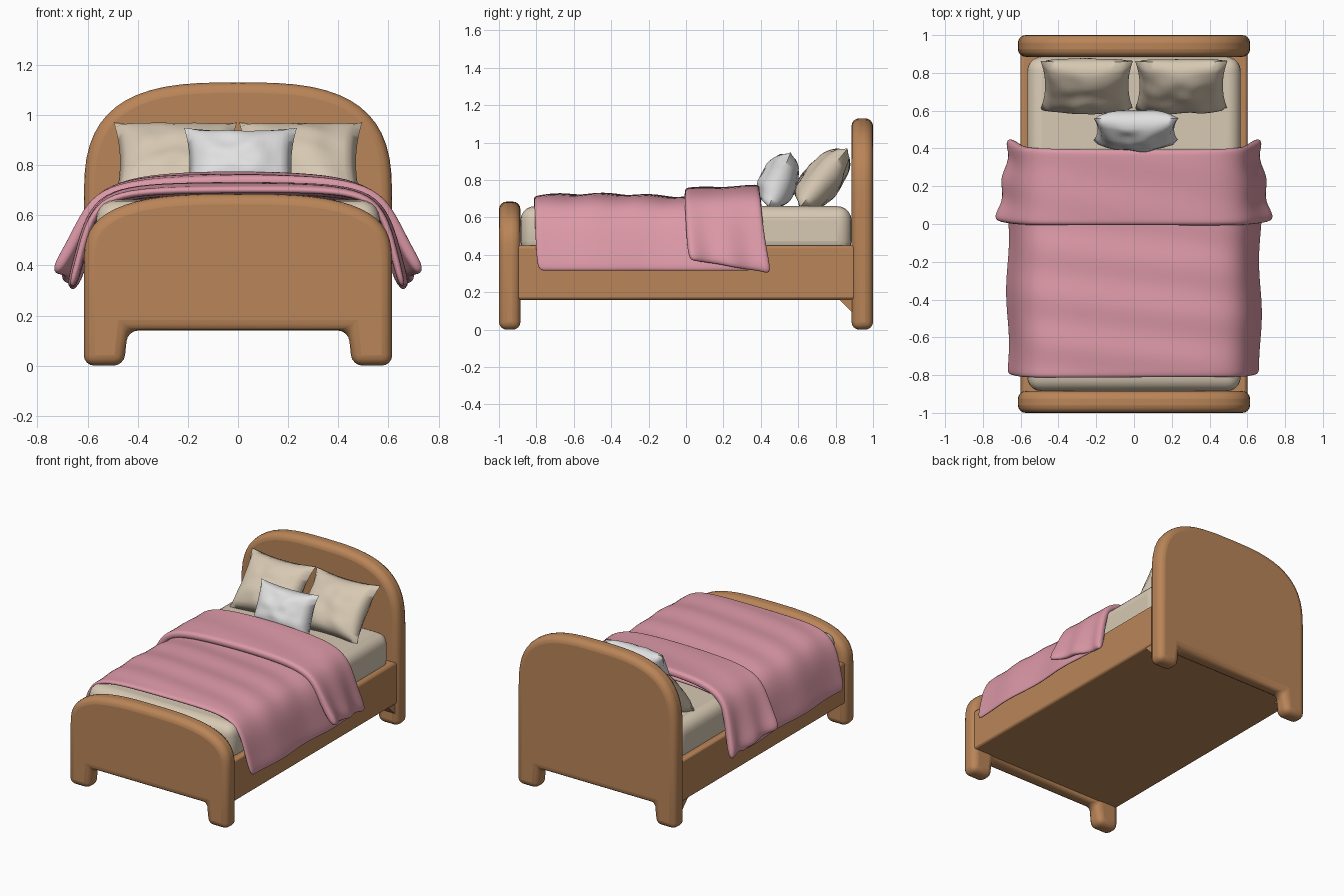
import bpy, bmesh, math
from mathutils import Vector, noise

cube = bpy.data.objects.get("Cube")
if cube:
    bpy.data.objects.remove(cube, do_unlink=True)


def material(name, rgb):
    m = bpy.data.materials.new(name)
    m.use_nodes = True
    m.diffuse_color = (*rgb, 1)
    m.node_tree.nodes["Principled BSDF"].inputs["Base Color"].default_value = (*rgb, 1)
    return m


WOOD = material("warm wood", (0.49, 0.235, 0.098))
CREAM = material("cream linen", (0.68, 0.58, 0.45))
WHITE = material("white linen", (0.75, 0.75, 0.76))
PINK = material("pink blanket", (0.72, 0.32, 0.39))


def finish(name, bm, mat, angle=40):
    bmesh.ops.recalc_face_normals(bm, faces=bm.faces)
    mesh = bpy.data.meshes.new(name)
    bm.to_mesh(mesh)
    bm.free()
    mesh.materials.append(mat)
    ob = bpy.data.objects.new(name, mesh)
    bpy.context.collection.objects.link(ob)
    bpy.ops.object.select_all(action='DESELECT')
    ob.select_set(True)
    bpy.context.view_layer.objects.active = ob
    bpy.ops.object.shade_smooth_by_angle(angle=math.radians(angle))
    return ob


def add_bevel(ob, width, segments=4):
    b = ob.modifiers.new("rounding", 'BEVEL')
    b.width, b.segments = width, segments
    b.limit_method, b.angle_limit = 'ANGLE', math.radians(32)
    b.use_clamp_overlap = False


def extruded(name, points, depth, mat):
    bm = bmesh.new()
    face = bm.faces.new([bm.verts.new(p) for p in points])
    new = bmesh.ops.extrude_face_region(bm, geom=[face])["geom"]
    bmesh.ops.translate(bm, vec=depth, verts=[v for v in new if isinstance(v, bmesh.types.BMVert)])
    return finish(name, bm, mat)


def box(name, low, high, mat, bevel, segments):
    (x0, y0, z0), (x1, y1, z1) = low, high
    ring = [(x0, y0, z0), (x1, y0, z0), (x1, y1, z0), (x0, y1, z0)]
    ob = extruded(name, ring, (0, 0, z1 - z0), mat)
    add_bevel(ob, bevel, segments)


# Arched boards with two feet each
def board(name, y, depth, shoulder, top, half=0.615, steps=14):
    side = [(0.44, 0.14), (0.455, 0), (half, 0)]
    for i in range(steps + 1):
        t = i / steps * math.pi / 2
        side.append((half * max(math.cos(t), 0) ** (2 / 3),
                     shoulder + (top - shoulder) * math.sin(t) ** (2 / 3)))
    side[-1] = (0, top)
    outline = side + [(-x, z) for x, z in reversed(side[:-1])]
    add_bevel(extruded(name, [(x, y, z) for x, z in outline], (0, depth, 0), WOOD), 0.042)


board("headboard", 0.885, 0.115, 0.65, 1.13)
board("footboard", -1.0, 0.115, 0.40, 0.685)

# Bed base, corner braces and mattress
box("bed_base", (-0.6, -0.92, 0.16), (0.6, 0.92, 0.45), WOOD, 0.015, 2)
for side, x in (("left", 0.5), ("right", -0.59)):
    extruded(side + "_brace", [(x, 0.81, 0.17), (x, 0.91, 0.17), (x, 0.91, 0.07)], (0.09, 0, 0), WOOD)
box("mattress", (-0.565, -0.885, 0.40), (0.565, 0.885, 0.66), CREAM, 0.075, 5)


# Draped cloth: blends a front and a back half section, mirrored across x
def drape(name, front, back, y0, y1, rows, flare, thickness, ripple):
    n = len(front) - 1
    bm = bmesh.new()
    grid = []
    for r in range(rows + 1):
        s = r / rows
        line = []
        for c in range(-n, n + 1):
            u = abs(c) / n
            a, b = Vector(front[abs(c)]), Vector(back[abs(c)])
            x, z = a.lerp(b, s)
            y = y0 + (y1 - y0) * s
            dx, dz = ripple(y, x * (1 if c > 0 else -1), u)
            y += u ** 3 * (flare[0] * (1 - s) + flare[1] * s)
            line.append(bm.verts.new(((x + dx) * (1 if c >= 0 else -1), y, z + dz)))
        grid.append(line)
    for p, q in zip(grid, grid[1:]):
        for i in range(len(p) - 1):
            bm.faces.new((p[i], p[i + 1], q[i + 1], q[i]))
    ob = finish(name, bm, PINK, 60)
    sol = ob.modifiers.new("thickness", 'SOLIDIFY')
    sol.thickness = thickness
    sol.offset = -1 if ob.data.polygons[len(ob.data.polygons) // 2].normal.z > 0 else 1
    sub = ob.modifiers.new("softness", 'SUBSURF')
    sub.levels = sub.render_levels = 2


def blanket_ripple(y, x, u):
    dz = 0.012 * math.cos(4 * (y + 0.5)) + 0.006 * math.sin(25 * y + 3 * x)
    dx = 0.008 * u * math.sin(11 * y + x)
    return dx, dz * (1 - u ** 2)


def fold_ripple(y, x, u):
    return -0.025 * u ** 3 * math.sin(16 * y) ** 2 * (y > 0.05) * (y < 0.35), 0.004 * math.sin(22 * y + 4 * x) * (1 - u)


cover = [(0, 0.717), (0.25, 0.715), (0.44, 0.703), (0.555, 0.66), (0.615, 0.56), (0.645, 0.44), (0.68, 0.315)]
drape("blanket", cover, cover, -0.815, 0.36, 26, (0.02, 0), 0.03, blanket_ripple)
fold_front = [(0, 0.76), (0.25, 0.755), (0.44, 0.74), (0.575, 0.69), (0.64, 0.59), (0.695, 0.48), (0.755, 0.385)]
fold_back = [(0, 0.775), (0.25, 0.77), (0.44, 0.75), (0.565, 0.69), (0.615, 0.57), (0.645, 0.44), (0.685, 0.3)]
drape("blanket_fold", fold_front, fold_back, -0.01, 0.395, 10, (0.03, 0.07), 0.05, fold_ripple)


# Pillows with pinched corners and soft creases
def pillow(name, centre, size, tilt, mat, n=18):
    w, t, h = (d / 2 for d in size)
    bm = bmesh.new()
    for side in (-1, 1):
        made = bmesh.ops.create_grid(bm, x_segments=n, y_segments=n, size=1)["verts"]
        for v in made:
            u, k = v.co.x, v.co.y
            swell = max((1 - u * u) * (1 - k * k), 0) ** 0.42
            crease = 0.018 * noise.noise(Vector((u * 2.2, k * 2.2, side + centre[0] * 5)))
            v.co = (u * w * (1 - 0.1 * (1 - k * k)),
                    side * swell * (t * (1 - 0.15 * k) + crease),
                    k * h * (1 - 0.09 * (1 - u * u)))
    bmesh.ops.remove_doubles(bm, verts=bm.verts, dist=0.0005)
    ob = finish(name, bm, mat, 60)
    ob.location = centre
    ob.rotation_euler.x = -math.radians(tilt)


pillow("left_pillow", (0.25, 0.735, 0.81), (0.49, 0.2, 0.41), 39, CREAM)
pillow("right_pillow", (-0.25, 0.735, 0.81), (0.49, 0.2, 0.41), 39, CREAM)
pillow("small_cushion", (0.01, 0.5, 0.8), (0.45, 0.2, 0.32), 22, WHITE)
